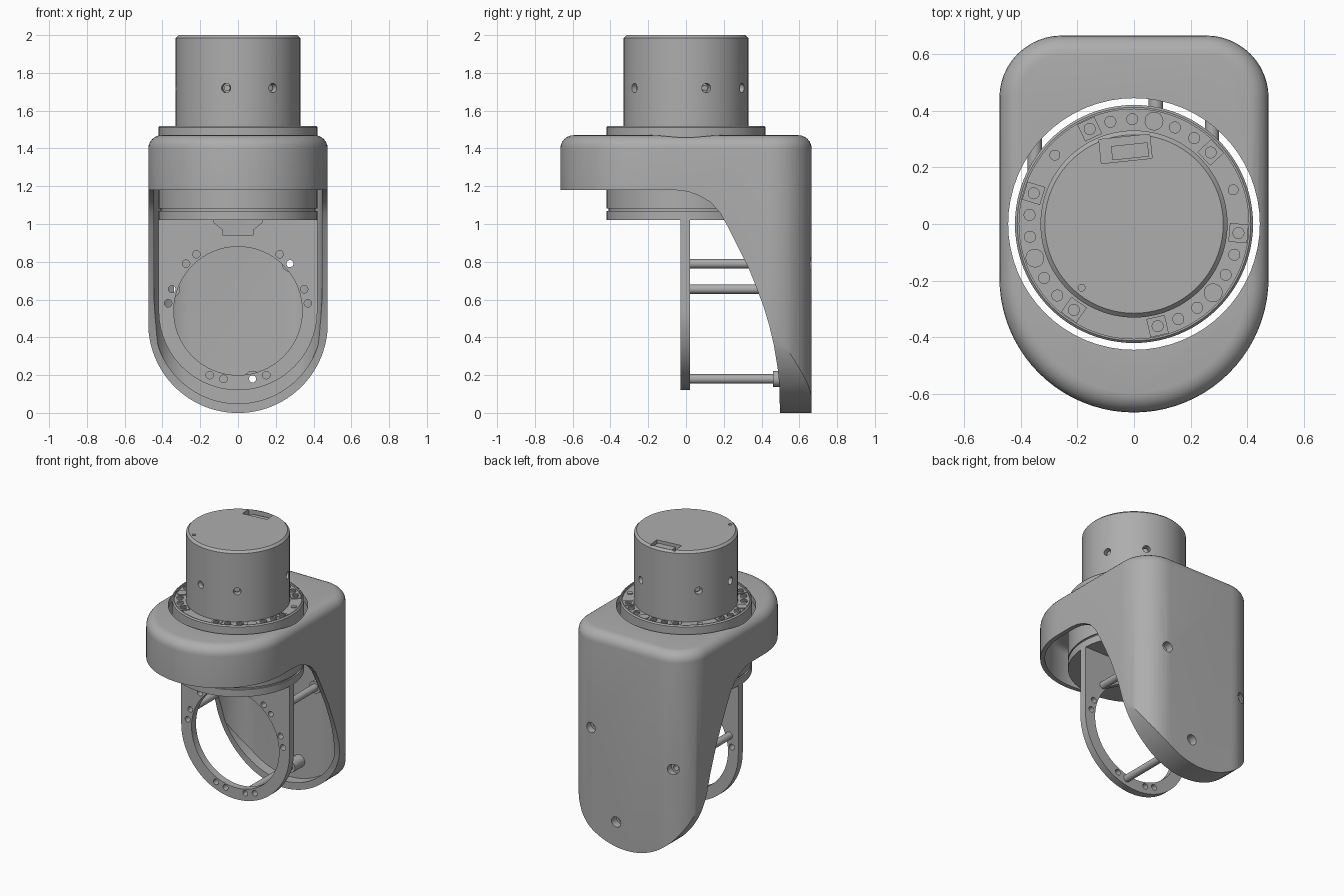
import bpy, bmesh
from math import sin, cos, pi, radians
from mathutils import Matrix

if "Cube" in bpy.data.objects:
    bpy.data.objects.remove(bpy.data.objects["Cube"], do_unlink=True)

GREY = (0.42, 0.42, 0.42, 1)
metal = bpy.data.materials.new("grey_metal")
metal.use_nodes = True
metal.diffuse_color = GREY
metal.node_tree.nodes["Principled BSDF"].inputs["Base Color"].default_value = GREY


def loft(name, rings, matrix=Matrix()):
    """Skin a stack of equal rings and cap both ends."""
    bm = bmesh.new()
    loops = [[bm.verts.new(matrix @ Matrix.Translation(p).translation) for p in r] for r in rings]
    for a, b in zip(loops, loops[1:]):
        for i in range(len(a)):
            j = (i + 1) % len(a)
            bm.faces.new((a[i], a[j], b[j], b[i]))
    bm.faces.new(loops[0])
    bm.faces.new(loops[-1])
    bmesh.ops.recalc_face_normals(bm, faces=bm.faces)
    mesh = bpy.data.meshes.new(name)
    bm.to_mesh(mesh)
    bm.free()
    mesh.materials.append(metal)
    ob = bpy.data.objects.new(name, mesh)
    bpy.context.collection.objects.link(ob)
    return ob


def lathe(name, profile, n=32, matrix=Matrix()):
    ring = [2 * pi * i / n for i in range(n)]
    return loft(name, [[(r * cos(a), r * sin(a), z) for a in ring] for r, z in profile], matrix)


def along_y(x, z):
    """Local z runs along world +y, placed at x and z."""
    return Matrix.Translation((x, 0, z)) @ Matrix.Rotation(-pi / 2, 4, "X")


def rod(name, r, y0, y1, x, z, n=20):
    return lathe(name, [(r, y0), (r, y1)], n, along_y(x, z))


def box(name, size, matrix):
    x, y, z = (s / 2 for s in size)
    base = [(-x, -y), (x, -y), (x, y), (-x, y)]
    return loft(name, [[(a, b, h) for a, b in base] for h in (-z, z)], matrix)


def select(ob):
    bpy.ops.object.select_all(action="DESELECT")
    ob.select_set(True)
    bpy.context.view_layer.objects.active = ob


def cut(ob, tool, op="DIFFERENCE", keep=False):
    mod = ob.modifiers.new("cut", "BOOLEAN")
    mod.operation, mod.solver, mod.object = op, "EXACT", tool
    select(ob)
    bpy.ops.object.modifier_apply(modifier=mod.name)
    if not keep:
        bpy.data.objects.remove(tool, do_unlink=True)


def arc(cx, cy, r, a0, a1, n):
    return [(cx + r * cos(radians(a0 + (a1 - a0) * i / n)),
             cy + r * sin(radians(a0 + (a1 - a0) * i / n))) for i in range(n + 1)]


# Cover: plan shape with rounded top, trimmed by front and side shapes
W, BACK, CORNER, TOP = 0.475, 0.665, 0.22, 1.47


def plan(d, z, back):
    r = CORNER - d
    pts = (arc(0, -0.19, W - d, 180, 360, 40)
           + arc(W - CORNER, back - CORNER, r, 0, 90, 12)
           + arc(CORNER - W, back - CORNER, r, 90, 180, 12))
    return [(x, y, z) for x, y in pts]


def shell_body(name, inset, back, top, base, zc):
    soft = 0.07 - inset
    rings = [plan(inset, base, back)]
    for i in range(7):
        a = pi / 2 * i / 6
        rings.append(plan(inset + soft * (1 - cos(a)), top - soft + soft * sin(a), back))
    body = loft(name, rings)
    front = arc(0, zc, W - inset + 0.0005, 180, 360, 48) + [(W - inset + 0.0005, 1.6), (inset - W - 0.0005, 1.6)]
    trim = loft("trim", [[(x, y, z) for x, z in front] for y in (-1, 1)])
    cut(body, trim, "INTERSECT")
    return body


cover = shell_body("cover", 0, BACK, TOP, -0.1, W)
side = [(-1, 1.18), (-0.06, 1.18), (0.01, 1.172), (0.07, 1.15), (0.13, 1.115), (0.18, 1.06),
        (0.23, 0.97), (0.28, 0.87), (0.33, 0.77), (0.37, 0.67), (0.41, 0.565), (0.44, 0.465),
        (0.465, 0.36), (0.485, 0.24), (0.495, 0.14), (0.5, -0.2), (-1, -0.2)]
cut(cover, loft("side_cut", [[(x, y, z) for y, z in side] for x in (-1, 1)]))
cut(cover, shell_body("cavity", 0.03, 0.6, 1.43, -0.2, 0.495))
cut(cover, lathe("neck_hole", [(0.444, 1.3), (0.444, 1.6)], 64))

# Mounting plate: arched strip with a large window and a notch
RC = 0.54
outline = arc(0, RC, 0.42, 180, 360, 48) + [(0.42, 1.025), (-0.42, 1.025)]
plate = loft("mounting_plate", [[(x, y, z) for x, z in outline] for y in (-0.03, 0.02)])
cut(plate, rod("window", 0.34, -0.1, 0.1, 0, RC, 64))
notch = [(-0.13, 1.1), (-0.13, 1.01), (-0.08, 0.97), (-0.08, 0.94),
         (0.08, 0.94), (0.08, 0.97), (0.13, 1.01), (0.13, 1.1)]
cut(plate, loft("notch", [[(x, y, z) for x, z in notch] for y in (-0.1, 0.1)]))

# Bolt holes in the plate, three of them carrying hollow posts
holes = [(s * x, z) for s in (-1, 1) for x, z in
         ((0.22, 0.84), (0.275, 0.79), (0.35, 0.655), (0.37, 0.58), (0.15, 0.2), (0.077, 0.18))]
posts = [(0.275, 0.79), (-0.35, 0.655), (0.077, 0.18)]
for x, z in holes:
    if (x, z) not in posts:
        cut(plate, rod("drill", 0.02, -0.1, 0.1, x, z))
smooth = [cover, plate]
for x, z in posts:
    post = lathe("post", [(0.025, 0.015), (0.025, 0.46), (0.043, 0.46), (0.043, 0.61)],
                 24, along_y(x, z))
    cut(cover, rod("counterbore", 0.036, 0.55, 1, x, z))
    drill = rod("drill", 0.019, -0.1, 1, x, z)
    cut(plate, drill, keep=True)
    cut(post, drill)
    smooth.append(post)

# Motor: stepped round body with groove and recessed flange face
R = 0.33
motor = lathe("motor", [(0.42, 1.02), (0.42, 1.07), (0.41, 1.07), (0.41, 1.082), (0.42, 1.082),
                        (0.42, 1.512), (0.412, 1.52), (0.405, 1.52), (0.405, 1.505), (R, 1.505),
                        (R, 1.985), (0.315, 2.0)], 96)
for base in (19, 139, 259):
    for a in (base, base + 45):
        turn = Matrix.Rotation(radians(a), 4, "Z") @ Matrix.Translation((0, 0, 1.72))
        m = turn @ Matrix.Rotation(pi / 2, 4, "Y")
        cut(motor, lathe("side_hole", [(0.025, 0.29), (0.025, 0.4)], 20, m))
        smooth.append(lathe("side_screw", [(0.017, 0.28), (0.017, 0.305)], 16, m))

# Connector socket and small hole in the motor cap
socket = Matrix.Translation((-0.03, 0.265, 2)) @ Matrix.Rotation(radians(6), 4, "Z")
cut(motor, box("socket", (0.18, 0.085, 0.08), socket))
box("connector", (0.13, 0.05, 0.025), socket @ Matrix.Translation((0.015, -0.01, -0.03)))
cut(motor, lathe("cap_hole", [(0.012, 1.97), (0.012, 2.1)], 16,
                 Matrix.Translation((-0.185, -0.225, 0))))
smooth.append(motor)

# Flange fasteners: three groups of slotted screws around a plain plug
FACE = 1.505


def on_flange(angle, z=FACE):
    return Matrix.Rotation(radians(angle), 4, "Z") @ Matrix.Translation((0.37, 0, z))


def button(name, angle, r, h):
    ob = lathe(name, [(r, -0.003), (r, h)], 20, on_flange(angle))
    smooth.append(ob)
    return ob


for centre in (79, 199, 319):
    button("plug", centre, 0.033, 0.006)
    for step in (-36, -24, -12, 12, 24, 36):
        a = centre + step
        if abs(step) == 36:
            box("pad", (0.066, 0.066, 0.01), on_flange(a, FACE + 0.001))
        screw = button("screw", a, 0.021, 0.012)
        spin = Matrix.Rotation(radians(-a), 4, "Z")
        for dy in (-0.006, 0.006):
            slot = on_flange(a, FACE + 0.012) @ spin @ Matrix.Translation((0, dy, 0))
            cut(screw, box("slot", (0.03, 0.005, 0.01), slot))
for a in (19, 139):
    button("pin", a, 0.019, 0.006)

for ob in smooth:
    select(ob)
    bpy.ops.object.shade_smooth_by_angle(angle=radians(30))
